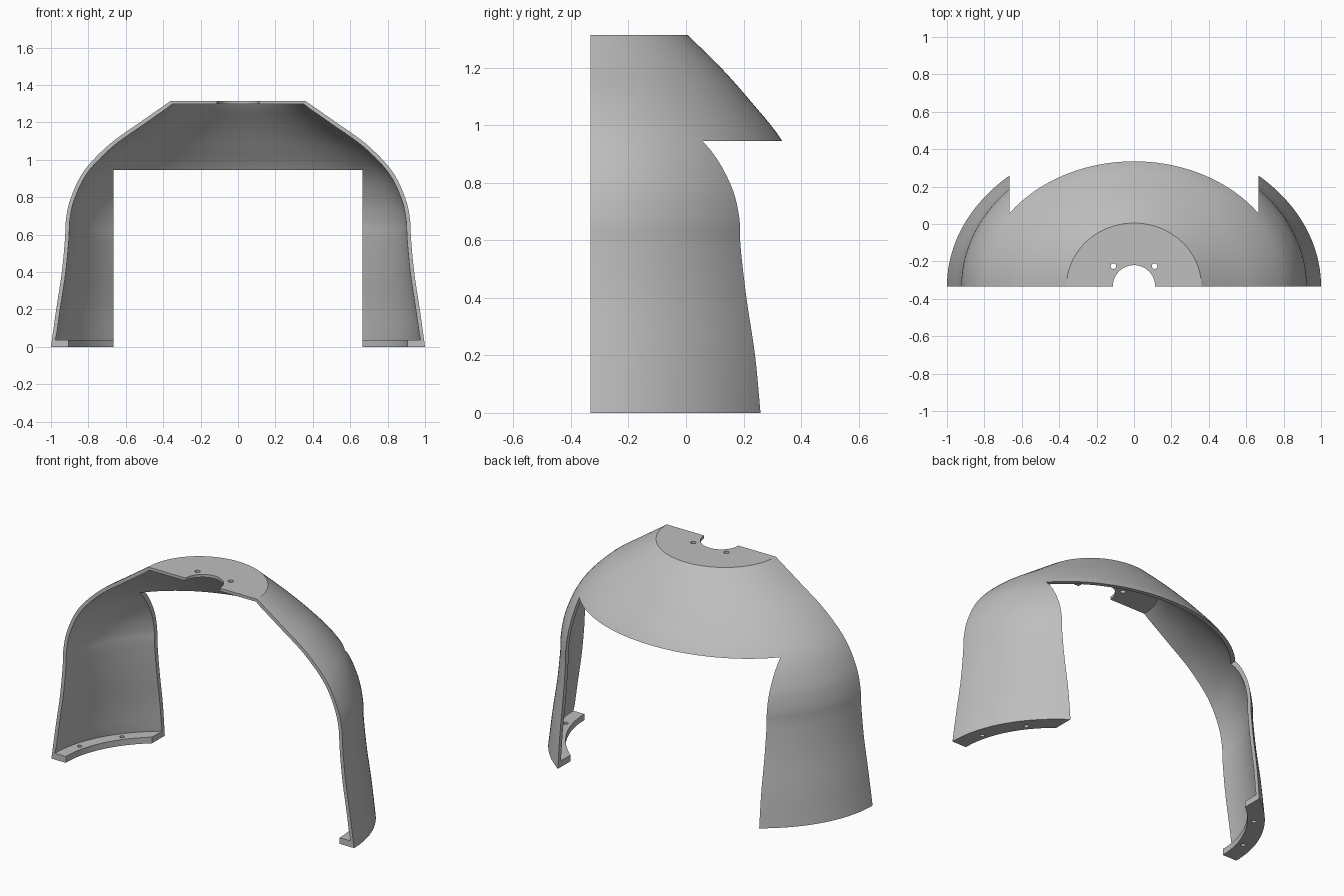
import bpy
import bmesh
from math import sin, cos, pi, hypot
from mathutils import Vector

cube = bpy.data.objects.get("Cube")
if cube:
    bpy.data.objects.remove(cube, do_unlink=True)

FRONT = -0.333      # the open front plane, which holds the shell's axis
TOP = 1.315
WALL = 0.021
PLATE = 0.017       # thickness of the flat crown
STEPS = 96          # segments around the half ellipse

# outer profile: half width, depth, height
PROFILE = [(1.0, 0.793, 0), (0.972, 0.786, 0.2), (0.942, 0.767, 0.4),
           (0.925, 0.752, 0.58), (0.92, 0.75, 0.68), (0.893, 0.728, 0.8),
           (0.82, 0.668, 0.945), (0.685, 0.557, 1.085),
           (0.525, 0.455, 1.2), (0.36, 0.338, TOP)]


def smooth_path(points, n):
    """Catmull-Rom curve through the points."""
    p = [Vector(q) for q in points]
    p = [2 * p[0] - p[1]] + p + [2 * p[-1] - p[-2]]
    out = []
    for a, b, c, d in zip(p, p[1:], p[2:], p[3:]):
        for i in range(n):
            t = i / n
            out.append(0.5 * (2 * b + (c - a) * t + (2 * a - 5 * b + 4 * c - d) * t * t
                              + (3 * b - a - 3 * c + d) * t ** 3))
    return out + [p[-2]]


def new_object(name, bm):
    bmesh.ops.recalc_face_normals(bm, faces=bm.faces)
    mesh = bpy.data.meshes.new(name)
    bm.to_mesh(mesh)
    bm.free()
    obj = bpy.data.objects.new(name, mesh)
    bpy.context.collection.objects.link(obj)
    return obj


def box(name, size, centre):
    bm = bmesh.new()
    bmesh.ops.create_cube(bm, size=1)
    bmesh.ops.scale(bm, vec=size, verts=bm.verts)
    bmesh.ops.translate(bm, vec=centre, verts=bm.verts)
    return new_object(name, bm)


def drill(name, radius, centre, sides=24):
    bm = bmesh.new()
    bmesh.ops.create_cone(bm, cap_ends=True, segments=sides, radius1=radius,
                          radius2=radius, depth=0.12)
    bmesh.ops.translate(bm, vec=centre, verts=bm.verts)
    return new_object(name, bm)


def cut(obj, cutter):
    mod = obj.modifiers.new("cut", 'BOOLEAN')
    mod.operation = 'DIFFERENCE'
    mod.solver = 'EXACT'
    mod.object = cutter
    bpy.context.view_layer.objects.active = obj
    bpy.ops.object.modifier_apply(modifier=mod.name)
    bpy.data.objects.remove(cutter, do_unlink=True)


# cross-section of the shell: outer wall, crown, inner wall, foot flange
outer = smooth_path(PROFILE, 5)
inner = []
for i, q in enumerate(outer):
    d = outer[min(i + 1, len(outer) - 1)] - outer[max(i - 1, 0)]
    na, nz = d.z / hypot(d.x, d.z), -d.x / hypot(d.x, d.z)
    r = Vector((q.x - na * WALL, q.y - na * WALL, q.z - nz * WALL))
    if 0.045 < r.z < TOP - PLATE - 0.008:
        inner.append(r)
foot = [(0.905, 0.698, 0), (0.905, 0.698, 0.037), (0.977, 0.771, 0.037)]
crown = [(0.352, 0.33, TOP - PLATE), (0, 0, TOP - PLATE), (0, 0, TOP)]
section = foot + [tuple(v) for v in inner] + crown + [tuple(v) for v in reversed(outer)]

# sweep the section round half an ellipse
bm = bmesh.new()
rings = []
for s in range(STEPS + 1):
    t = pi * s / STEPS
    rings.append([bm.verts.new((a * cos(t), FRONT + b * sin(t), z)) for a, b, z in section])
count = len(section)
for r0, r1 in zip(rings, rings[1:]):
    for k in range(count):
        m = (k + 1) % count
        if section[k][0] + section[m][0] > 0:
            bm.faces.new((r0[k], r0[m], r1[m], r1[k]))
bm.faces.new(rings[0])
bm.faces.new(rings[-1])
bmesh.ops.remove_doubles(bm, verts=bm.verts, dist=1e-5)
shell = new_object("curved_shell", bm)

# rear opening that leaves two legs
cut(shell, box("opening_cutter", (1.33, 3, 1.945), (0, 0, -0.0275)))

# neck notch and screw holes in the crown
cut(shell, drill("neck_cutter", 0.113, (0, FRONT, TOP), 64))
for side in (-1, 1):
    cut(shell, drill("crown_hole", 0.015, (side * 0.11, -0.225, TOP)))
    # screw holes in the foot flanges
    for t in (0.21, 0.55):
        cut(shell, drill("foot_hole", 0.013,
                         (side * 0.94 * cos(t), FRONT + 0.734 * sin(t), 0)))

# plain grey finish
grey = bpy.data.materials.new("plain_grey")
grey.use_nodes = True
colour = (0.52, 0.52, 0.52, 1)
grey.diffuse_color = colour
grey.node_tree.nodes["Principled BSDF"].inputs["Base Color"].default_value = colour
shell.data.materials.clear()
shell.data.materials.append(grey)
for poly in shell.data.polygons:
    poly.material_index = 0

bpy.ops.object.select_all(action='DESELECT')
shell.select_set(True)
bpy.context.view_layer.objects.active = shell
bpy.ops.object.shade_smooth_by_angle(angle=0.5)
